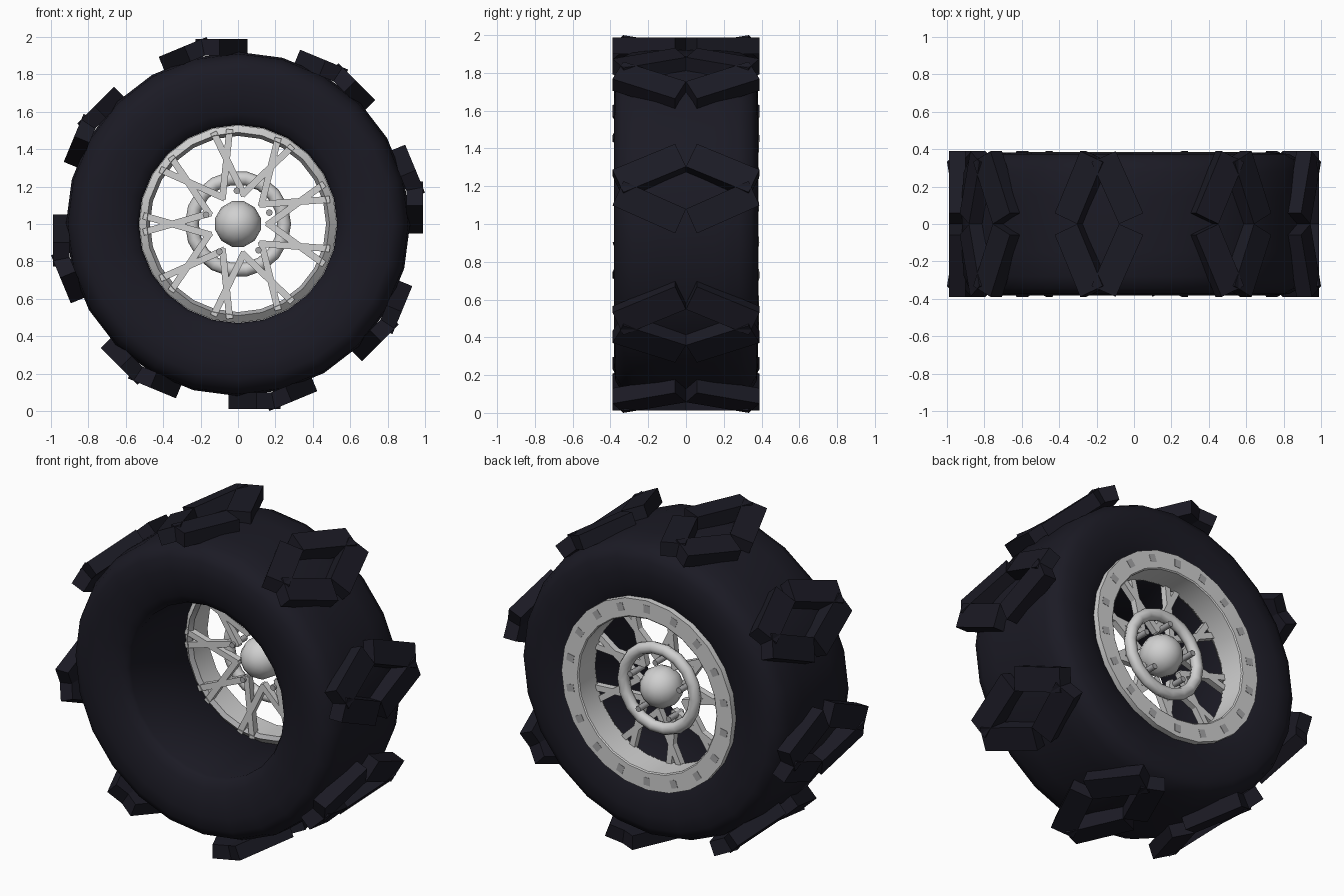
import bpy, bmesh, math
from mathutils import Matrix, Vector

cube = bpy.data.objects.get("Cube")
if cube:
    bpy.data.objects.remove(cube, do_unlink=True)


def material(name, rgb):
    m = bpy.data.materials.new(name)
    m.use_nodes = True
    m.diffuse_color = (*rgb, 1)
    m.node_tree.nodes["Principled BSDF"].inputs["Base Color"].default_value = (*rgb, 1)
    return m


rubber = material("dark rubber", (0.011, 0.0105, 0.018))
metal = material("pale metal", (0.63, 0.63, 0.63))
steel = material("bolt grey", (0.38, 0.38, 0.39))


def polar(angle, radius, y, tangent=0.0):
    """Point around the axle, which runs along y at z = 1."""
    c, s = math.cos(angle), math.sin(angle)
    return Vector((c * radius - s * tangent, y, 1 + s * radius + c * tangent))


def finish(name, bm, mat, smooth=None):
    bmesh.ops.recalc_face_normals(bm, faces=bm.faces)
    mesh = bpy.data.meshes.new(name)
    bm.to_mesh(mesh)
    bm.free()
    mesh.materials.append(mat)
    ob = bpy.data.objects.new(name, mesh)
    bpy.context.collection.objects.link(ob)
    if smooth:
        bpy.ops.object.select_all(action="DESELECT")
        ob.select_set(True)
        bpy.context.view_layer.objects.active = ob
        bpy.ops.object.shade_smooth_by_angle(angle=math.radians(smooth))
    return ob


def lathe(name, profile, segments, mat, smooth):
    """Spin a closed (y, radius) profile around the axle."""
    bm = bmesh.new()
    rings = [[bm.verts.new(polar(math.tau * i / segments, r, y)) for y, r in profile]
             for i in range(segments)]
    n = len(profile)
    for i in range(segments):
        a, b = rings[i], rings[(i + 1) % segments]
        for j in range(n):
            k = (j + 1) % n
            bm.faces.new((a[j], a[k], b[k], b[j]))
    return finish(name, bm, mat, smooth)


def prism(bm, bottom, top):
    """Solid between two matching loops of points."""
    lo = [bm.verts.new(p) for p in bottom]
    hi = [bm.verts.new(p) for p in top]
    bm.faces.new(lo)
    bm.faces.new(hi)
    for i in range(len(lo)):
        j = (i + 1) % len(lo)
        bm.faces.new((lo[i], lo[j], hi[j], hi[i]))


# Tyre: mirrored half profile, with a straight open bore
half = [(0.3, 0.53), (0.325, 0.545), (0.348, 0.59), (0.37, 0.66), (0.381, 0.75),
        (0.374, 0.83), (0.345, 0.88), (0.28, 0.91), (0.15, 0.92)]
lathe("tyre", half + [(-y, r) for y, r in reversed(half)], 24, rubber, 50)

# Tread lugs: pairs of chevrons, each made of two slanted bars
slant, width = math.radians(24), 0.142
along = Vector((math.cos(slant), math.sin(slant))) * 0.363
across = Vector((math.sin(slant), -math.cos(slant))) * width
apex = Vector((0, 0.08))
bar = [apex, apex + along, apex + along + across, apex + across]
bm = bmesh.new()
for k in range(16):
    angle = math.tau * k / 16
    flip = -1 if k % 2 else 1
    for side in (-1, 1):
        prism(bm, *[[polar(angle, r, side * p.x, flip * p.y) for p in bar]
                    for r in (0.9, 0.988)])
finish("tread_lugs", bm, rubber)

# Rim: barrel with a sloped front lip and a flat flange on the back
lathe("rim", [(0.235, 0.528), (0.2, 0.49), (0.225, 0.472), (0.378, 0.475),
              (0.384, 0.482), (0.384, 0.59), (0.335, 0.59), (0.335, 0.528)], 24, metal, 30)

# Inner lip: thin darker band behind the spokes
lathe("inner_lip", [(0.197, 0.49), (0.222, 0.471), (0.225, 0.471), (0.2, 0.49)], 24, steel, 30)

# Flange bolts: thin square plates
bm = bmesh.new()
square = [(-1, -1), (1, -1), (1, 1), (-1, 1)]
for k in range(18):
    angle = math.tau * (k + 0.5) / 18
    prism(bm, *[[polar(angle, 0.537 + 0.024 * u, y, 0.022 * v) for u, v in square]
                for y in (0.379, 0.386)])
finish("flange_bolts", bm, steel)

# Spokes: nine pairs of crossing bars that join into an inner star
bm = bmesh.new()
for k in range(9):
    angle = math.pi + math.tau * k / 9
    for side in (-1, 1):
        start = polar(angle + side * math.radians(20), 0.165, 0)
        end = polar(angle - side * math.radians(5), 0.508, 0)
        d = (end - start).normalized()
        n = Vector((-d.z, 0, d.x)) * 0.018
        start -= d * 0.012
        prism(bm, *[[p + Vector((0, y, 0)) for p in (start - n, end - n, end + n, start + n)]
                    for y in (0.2, 0.24)])
finish("spokes", bm, metal)

# Hub ring
ring = [(0.262 + 0.034 * math.sin(math.tau * i / 8), 0.247 + 0.037 * math.cos(math.tau * i / 8))
        for i in range(8)]
lathe("hub_ring", ring, 18, metal, 60)

# Hub ball
bm = bmesh.new()
turn = Matrix.Rotation(math.pi / 12, 4, "Y") @ Matrix.Rotation(math.pi / 2, 4, "X")
bmesh.ops.create_uvsphere(bm, u_segments=12, v_segments=10, radius=0.126,
                          matrix=Matrix.Translation((0, 0.24, 1)) @ turn)
finish("hub_ball", bm, metal, 60)

# Hub studs
bm = bmesh.new()
for k in range(5):
    place = Matrix.Translation(polar(math.radians(20) + math.tau * k / 5, 0.178, 0.25))
    bmesh.ops.create_cone(bm, cap_ends=True, segments=8, radius1=0.018, radius2=0.018,
                          depth=0.13, matrix=place @ Matrix.Rotation(math.pi / 2, 4, "X"))
finish("hub_studs", bm, steel, 50)
